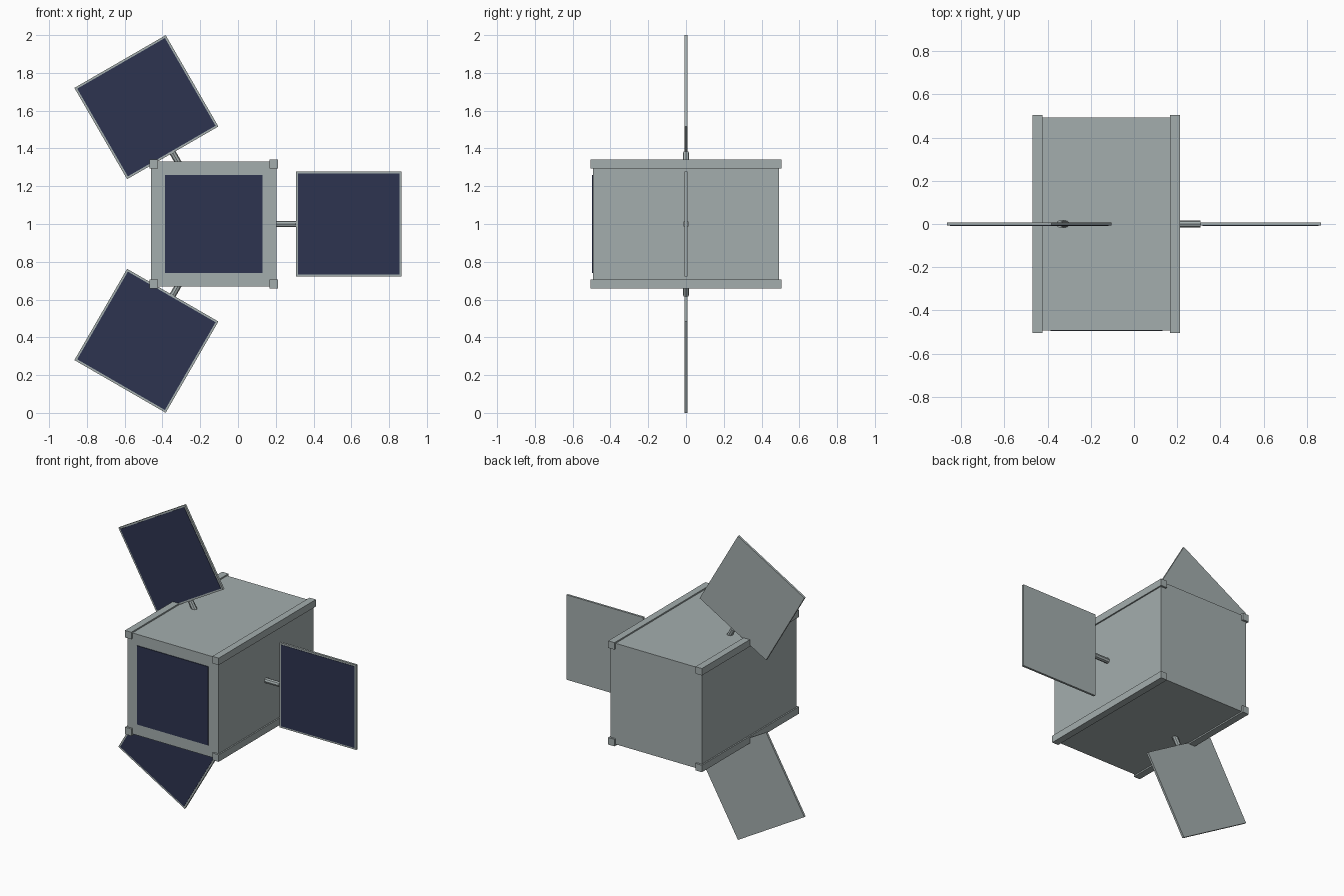
import bpy
import math
from mathutils import Matrix, Vector

cube = bpy.data.objects.get("Cube")
if cube:
    bpy.data.objects.remove(cube, do_unlink=True)


def make_material(name, rgb):
    mat = bpy.data.materials.new(name)
    mat.use_nodes = True
    color = (*rgb, 1.0)
    mat.diffuse_color = color
    mat.node_tree.nodes["Principled BSDF"].inputs["Base Color"].default_value = color
    return mat


GREY = make_material("metal_grey", (0.37, 0.42, 0.42))
NAVY = make_material("solar_navy", (0.026, 0.034, 0.079))

CENTRE = Vector((-0.128, 0, 1))
HALF = 0.332            # half width of the body
PANEL_HALF = 0.279
PANEL_DIST = 0.714      # from body axis to panel centre


def finish(name, mat, matrix):
    obj = bpy.context.object
    obj.name = name
    obj.data.transform(matrix)
    obj.data.materials.append(mat)
    return obj


def box(name, mat, loc, size, turn=Matrix()):
    """Box placed relative to the body centre, then turned about its long axis."""
    bpy.ops.mesh.primitive_cube_add(size=1)
    place = Matrix.Translation(loc) @ Matrix.Diagonal((*size, 1))
    return finish(name, mat, Matrix.Translation(CENTRE) @ turn @ place)


def rod(name, mat, start, end, radius, turn):
    bpy.ops.mesh.primitive_cylinder_add(vertices=8, radius=radius, depth=end - start)
    place = Matrix.Translation(((start + end) / 2, 0, 0)) @ Matrix.Rotation(math.pi / 2, 4, "Y")
    return finish(name, mat, Matrix.Translation(CENTRE) @ turn @ place)


# Body with a dark solar plate on its front
box("body", GREY, (0, 0, 0), (2 * HALF, 0.985, 2 * HALF))
box("front_solar_plate", NAVY, (0, -0.4935, 0), (0.518, 0.006, 0.518))

# Corner rails along the four long edges
for side, sx in (("left", 1), ("right", -1)):
    for level, sz in (("upper", 1), ("lower", -1)):
        box(f"{level}_{side}_rail", GREY, (sx * 0.318, 0, sz * 0.318), (0.046, 1.01, 0.046))

# Three panels on arms, spaced evenly around the body
for name, angle in (("left", 0), ("upper", -120), ("lower", 120)):
    turn = Matrix.Rotation(math.radians(angle), 4, "Y")
    size = 2 * PANEL_HALF
    rod(f"{name}_panel_arm", GREY, HALF - 0.03, PANEL_DIST - PANEL_HALF, 0.017, turn)
    box(f"{name}_panel", GREY, (PANEL_DIST, 0, 0), (size, 0.014, size), turn)
    box(f"{name}_panel_cells", NAVY, (PANEL_DIST, -0.007, 0),
        (size - 0.022, 0.004, size - 0.022), turn)
